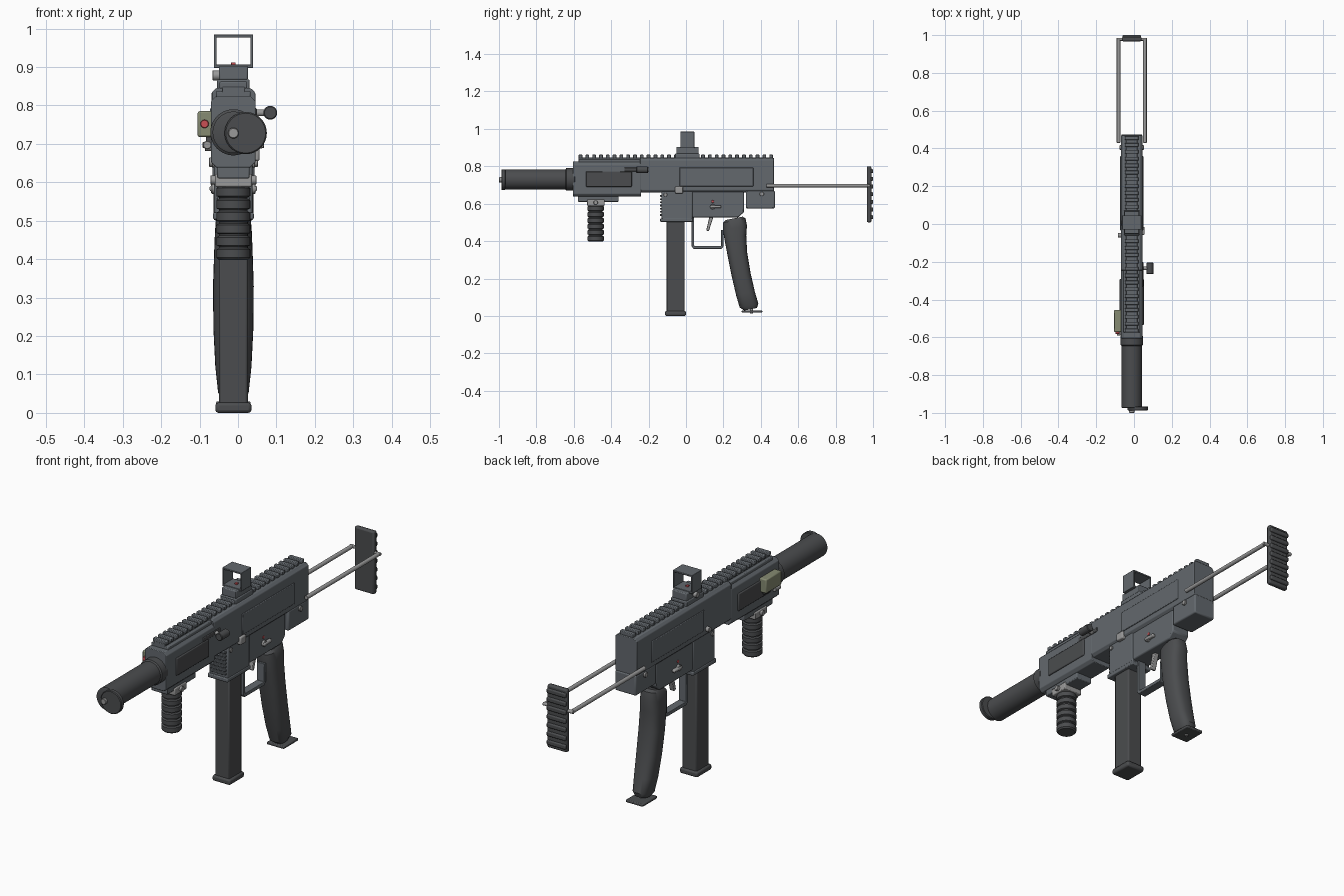
import bpy, bmesh, math
from mathutils import Vector

if "Cube" in bpy.data.objects:
    bpy.data.objects.remove(bpy.data.objects["Cube"])

CX = -0.012  # centre line of the body


def mat(name, c):
    m = bpy.data.materials.new(name)
    m.diffuse_color = (*c, 1)
    m.use_nodes = True
    m.node_tree.nodes["Principled BSDF"].inputs["Base Color"].default_value = m.diffuse_color
    return m


BODY = mat("body_grey", (0.125, 0.14, 0.155))
DARK = mat("dark_grey", (0.07, 0.073, 0.077))
STEEL = mat("steel", (0.32, 0.32, 0.32))
OLIVE = mat("olive", (0.24, 0.26, 0.17))
RED = mat("red", (0.6, 0.08, 0.09))


def finish(name, bm, m, bev=0.0, seg=2):
    bmesh.ops.recalc_face_normals(bm, faces=bm.faces)
    me = bpy.data.meshes.new(name)
    bm.to_mesh(me)
    bm.free()
    ob = bpy.data.objects.new(name, me)
    bpy.context.collection.objects.link(ob)
    me.materials.append(m)
    if bev:
        b = ob.modifiers.new("bevel", "BEVEL")
        b.width, b.segments, b.limit_method = bev, seg, 'ANGLE'
    bpy.ops.object.select_all(action='DESELECT')
    bpy.context.view_layer.objects.active = ob
    ob.select_set(True)
    bpy.ops.object.shade_smooth_by_angle(angle=math.radians(35))
    return ob


def box(name, x, y, z, m=BODY, bev=0.004):
    bm = bmesh.new()
    bmesh.ops.create_cube(bm, size=1)
    for v in bm.verts:
        v.co = Vector([(r[0] + r[1]) / 2 + c * (r[1] - r[0]) for r, c in zip((x, y, z), v.co)])
    return finish(name, bm, m, bev)


def mid(h):  # x range around the centre line
    return (CX - h, CX + h)


def plate(name, pts, x, m=BODY, bev=0.004):
    # (y, z) outline extruded across x
    bm = bmesh.new()
    a = [bm.verts.new((x[0], *p)) for p in pts]
    b = [bm.verts.new((x[1], *p)) for p in pts]
    bm.faces.new(a)
    bm.faces.new(b[::-1])
    for i in range(len(pts)):
        j = (i + 1) % len(pts)
        bm.faces.new((a[i], b[i], b[j], a[j]))
    return finish(name, bm, m, bev)


def turned(name, origin, axis, prof, m=BODY, n=32):
    # (distance along axis, radius) profile revolved around the axis
    bm = bmesh.new()
    q = Vector((0, 0, 1)).rotation_difference(Vector(axis))
    rings = [[bm.verts.new(Vector(origin) + q @ Vector((r * math.cos(2 * math.pi * i / n),
              r * math.sin(2 * math.pi * i / n), d))) for i in range(n)] for d, r in prof]
    for a, b in zip(rings, rings[1:]):
        for i in range(n):
            bm.faces.new((a[i], a[(i + 1) % n], b[(i + 1) % n], b[i]))
    bm.faces.new(rings[0])
    bm.faces.new(rings[-1])
    return finish(name, bm, m)


def rod(name, origin, axis, length, r, m=STEEL, n=20):
    c = min(r, length) * 0.15
    return turned(name, origin, axis, [(0, r - c), (c, r), (length - c, r), (length, r - c)], m, n)


# receiver and rear lower block
def shell(name, y0, y1, z0, z1, hw, ch):
    pts = [(-hw, z0 + ch), (-hw, z1 - ch), (-hw + ch, z1), (hw - ch, z1),
           (hw, z1 - ch), (hw, z0 + ch), (hw - ch, z0), (-hw + ch, z0)]
    bm = bmesh.new()
    f = bm.faces.new([bm.verts.new((CX + a, y0, b)) for a, b in pts])
    r = bmesh.ops.extrude_face_region(bm, geom=[f])
    vs = [g for g in r['geom'] if isinstance(g, bmesh.types.BMVert)]
    bmesh.ops.translate(bm, vec=(0, y1 - y0, 0), verts=vs)
    return finish(name, bm, BODY, 0.003)


shell("receiver", -0.245, 0.47, 0.66, 0.845, 0.057, 0.012)
box("rear_block", mid(0.055), (0.32, 0.475), (0.575, 0.67), bev=0.006)
shell("handguard", -0.605, -0.24, 0.638, 0.825, 0.058, 0.014)
box("handguard_top", mid(0.045), (-0.575, -0.24), (0.82, 0.838))

# magazine well with front ribs, lower frame
box("magazine_well", mid(0.05), (-0.13, 0.035), (0.51, 0.67), bev=0.006)
box("magazine_well_lip", mid(0.053), (-0.138, 0.038), (0.503, 0.522))
for i in range(7):
    box("well_rib", mid(0.042), (-0.139, -0.125), (0.535 + i * 0.017, 0.544 + i * 0.017), bev=0.002)
plate("lower_frame", [(0.03, 0.67), (0.31, 0.67), (0.31, 0.555), (0.28, 0.527), (0.03, 0.527)], mid(0.046), bev=0.006)

# magazine
box("magazine", mid(0.038), (-0.103, -0.008), (0.02, 0.52), DARK, 0.006)
box("magazine_base", mid(0.047), (-0.112, 0.0), (0.0, 0.027), DARK, 0.008)

# suppressor with a swung-open end cap
turned("suppressor", (CX, -0.99, 0.73), (0, 1, 0),
       [(0.015, 0.048), (0.018, 0.054), (0.345, 0.054), (0.35, 0.06), (0.395, 0.06), (0.4, 0.055)], DARK, 48)
rod("muzzle_cap", (0.02, -0.987, 0.728), (0, 1, 0), 0.022, 0.055, DARK, 48)
rod("cap_pin", (CX, -1.0, 0.728), (0, 1, 0), 0.03, 0.014)

# top rail
box("rail_base", mid(0.03), (-0.575, 0.465), (0.832, 0.848), bev=0.002)
for i in range(29):
    y = -0.574 + i * 0.0364
    box("rail_tooth", mid(0.036), (y, y + 0.02), (0.844, 0.862), bev=0.003)

# reflex sight
box("sight_base", mid(0.042), (-0.058, 0.072), (0.84, 0.868))
box("sight_neck", mid(0.038), (-0.052, 0.068), (0.866, 0.903))
box("sight_frame_bottom", mid(0.051), (-0.03, 0.045), (0.897, 0.906), bev=0.002)
box("sight_frame_top", mid(0.051), (-0.03, 0.045), (0.977, 0.985), bev=0.002)
for s in (-1, 1):
    x = CX + s * 0.0475
    box("sight_frame_side", (x - 0.0035, x + 0.0035), (-0.03, 0.045), (0.9, 0.982), bev=0.002)
rod("sight_knob", (-0.067, 0.005, 0.878), (1, 0, 0), 0.03, 0.013)
box("sight_emitter", mid(0.006), (0.0, 0.012), (0.904, 0.912), RED, 0.001)

# parts repeated on both sides
for s in (-1, 1):
    def side(a, b):
        return tuple(sorted((CX + s * a, CX + s * b)))
    box("handguard_panel", side(0.05, 0.064), (-0.535, -0.29), (0.69, 0.773), DARK)
    plate("receiver_panel", [(-0.035, 0.693), (0.36, 0.693), (0.36, 0.793), (-0.035, 0.793)], side(0.05, 0.061), bev=0.003)
    for y, z, r, h in ((-0.11, 0.648, 0.01, 0.056), (0.405, 0.652, 0.012, 0.064)):
        rod("frame_pin", (CX, y, z), (s, 0, 0), h, r)
    box("selector_lever", side(0.044, 0.062), (0.13, 0.188), (0.576, 0.591), STEEL, 0.005)
    rod("selector_pivot", (CX, 0.143, 0.584), (s, 0, 0), 0.058, 0.014)
    rod("selector_mark", (CX, 0.143, 0.612), (s, 0, 0), 0.048, 0.007, RED)
    # stock rods
    rod("stock_rod", (CX + s * 0.07, 0.43, 0.697), (0, 1, 0), 0.545, 0.0095)
box("magazine_release", (0.03, 0.056), (-0.058, -0.015), (0.655, 0.692), STEEL, 0.005)
rod("left_button", (-0.086, -0.06, 0.693), (1, 0, 0), 0.05, 0.012)

# butt plate with ribs
box("butt_plate", mid(0.052), (0.967, 0.991), (0.5, 0.8), DARK, 0.007)
for i in range(7):
    z = 0.517 + i * 0.041
    box("butt_rib", mid(0.05), (0.985, 1.0), (z, z + 0.022), DARK, 0.005)
rod("butt_cross_pin", (CX - 0.08, 0.978, 0.697), (1, 0, 0), 0.16, 0.008)

# charging handle
box("charging_slot", (0.04, 0.049), (-0.33, -0.2), (0.773, 0.793), DARK, 0.003)
rod("charging_stem", (0.04, -0.235, 0.781), (1, 0, 0), 0.045, 0.009)
rod("charging_knob", (0.084, -0.266, 0.781), (0, 1, 0), 0.062, 0.018, DARK)

# side laser module
box("laser_box", (-0.105, -0.067), (-0.572, -0.455), (0.718, 0.785), OLIVE, 0.005)
rod("laser_lens", (-0.087, -0.582, 0.752), (0, 1, 0), 0.02, 0.011, RED)
rod("laser_switch", (-0.08, -0.59, 0.697), (0, 1, 0), 0.04, 0.011)
box("laser_mount", (-0.083, -0.06), (-0.56, -0.47), (0.7, 0.725), DARK)

# ribbed front grip
box("grip_mount", mid(0.042), (-0.577, -0.36), (0.61, 0.645))
box("grip_clamp", mid(0.048), (-0.528, -0.436), (0.588, 0.622), STEEL)
rod("grip_clamp_bolt", (CX - 0.06, -0.483, 0.606), (1, 0, 0), 0.12, 0.012)
prof = [(0, 0.038), (0.004, 0.042)]
for i in range(6):
    z = 0.006 + i * 0.032
    prof += [(z, 0.044), (z + 0.021, 0.044), (z + 0.025, 0.037), (z + 0.029, 0.037)]
turned("front_grip", (CX, -0.483, 0.398), (0, 0, 1), prof + [(0.2, 0.036)], DARK)

# pistol grip: oval sections (y, z, half depth, half width)
bm = bmesh.new()
rings = []
secs = [(0.258, 0.522, 0.045, 0.036), (0.258, 0.51, 0.06, 0.045), (0.262, 0.47, 0.064, 0.048), (0.264, 0.42, 0.058, 0.05),
        (0.275, 0.33, 0.052, 0.053), (0.295, 0.22, 0.05, 0.052), (0.318, 0.12, 0.05, 0.047),
        (0.337, 0.055, 0.05, 0.04), (0.345, 0.036, 0.034, 0.028)]
for y, z, d, w in secs:
    ring = []
    for i in range(28):
        t = 2 * math.pi * i / 28
        c, s = math.cos(t), math.sin(t)
        px = math.copysign(abs(c) ** 0.75, c) * w
        py = math.copysign(abs(s) ** 0.75, s) * d
        ring.append(bm.verts.new((CX + px, y + py, z + py * 0.2)))
    rings.append(ring)
for a, b in zip(rings, rings[1:]):
    for i in range(28):
        bm.faces.new((a[i], a[(i + 1) % 28], b[(i + 1) % 28], b[i]))
bm.faces.new(rings[0])
bm.faces.new(rings[-1])
finish("pistol_grip", bm, DARK)
box("grip_base", mid(0.045), (0.298, 0.408), (0.017, 0.03), DARK)
rod("grip_base_screw", (CX, 0.35, 0.012), (0, 0, 1), 0.04, 0.009)

# trigger and guard
plate("trigger", [(0.127, 0.54), (0.15, 0.54), (0.135, 0.495), (0.122, 0.452), (0.108, 0.457), (0.118, 0.5)], mid(0.012), STEEL, 0.003)
plate("trigger_guard", [(0.03, 0.53), (0.03, 0.372), (0.04, 0.358), (0.19, 0.358), (0.2, 0.372), (0.2, 0.46), (0.188, 0.46),
                        (0.188, 0.374), (0.044, 0.374), (0.044, 0.53)], mid(0.02), BODY, 0.002)
